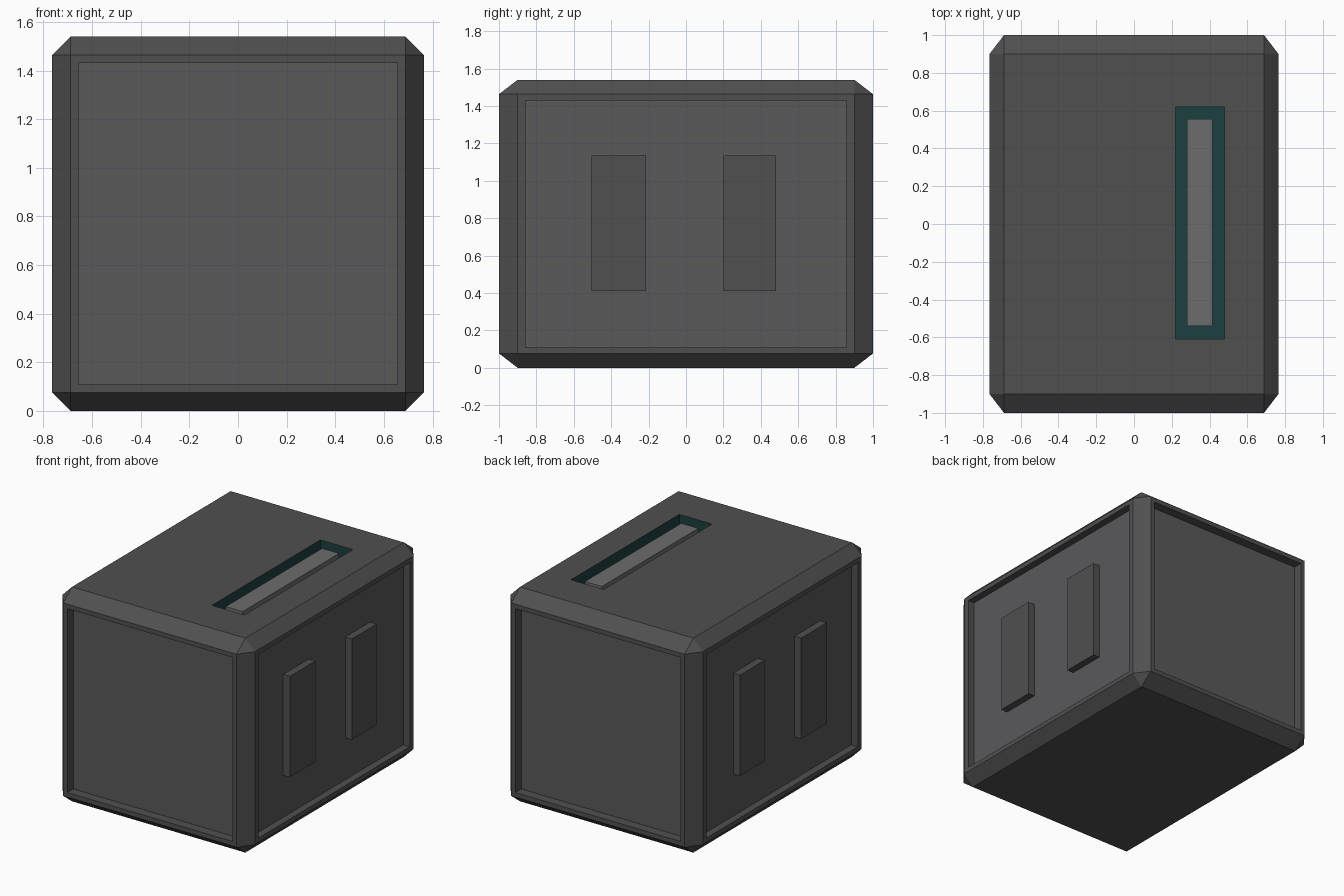
import bpy, bmesh
from mathutils import Matrix, Vector

if "Cube" in bpy.data.objects:
    bpy.data.objects.remove(bpy.data.objects["Cube"])

HALF = Vector((0.765, 1.0, 0.77))       # half size of the body
CHAMFER, MARGIN, RECESS = 0.1, 0.06, 0.068
SLOT_X, SLOT_Y, SLOT_DEPTH = (0.22, 0.48), (-0.61, 0.62), 0.10


def add_object(name, bm, *materials):
    mesh = bpy.data.meshes.new(name)
    bmesh.ops.recalc_face_normals(bm, faces=bm.faces)
    bm.to_mesh(mesh)
    bm.free()
    for m in materials:
        mesh.materials.append(m)
    obj = bpy.data.objects.new(name, mesh)
    bpy.context.collection.objects.link(obj)
    return obj


def material(name, color):
    mat = bpy.data.materials.new(name)
    mat.diffuse_color = (*color, 1)
    mat.use_nodes = True
    mat.node_tree.nodes["Principled BSDF"].inputs["Base Color"].default_value = mat.diffuse_color
    return mat


def block(name, lo, hi, mat):
    lo, hi = Vector(lo), Vector(hi)
    bm = bmesh.new()
    bmesh.ops.create_cube(bm, size=1, matrix=Matrix.Translation((lo + hi) / 2)
                          @ Matrix.Diagonal((*(hi - lo), 1)))
    return add_object(name, bm, mat)


def sink(bm, face, depth):
    """Push a face straight inward, returning the floor and the walls."""
    n = face.normal.copy()
    floor = bmesh.ops.extrude_discrete_faces(bm, faces=[face])["faces"][0]
    bmesh.ops.translate(bm, verts=floor.verts, vec=-n * depth)
    return [floor] + [f for e in floor.edges for f in e.link_faces if f != floor]


dark = material("dark_grey", (0.08, 0.08, 0.08))
panel_grey = material("panel_grey", (0.1, 0.1, 0.105))
slot_grey = material("slot_grey", (0.15, 0.15, 0.15))
teal = material("dark_teal", (0.012, 0.05, 0.05))

# Chamfered body, shaped as a unit cube and then stretched
bm = bmesh.new()
bmesh.ops.create_cube(bm, size=2)
bmesh.ops.bevel(bm, geom=bm.edges[:], offset=CHAMFER, segments=1, affect='EDGES')
bm.normal_update()

# Recessed panels on the four sides
sides = [f for f in bm.faces if max(abs(f.normal.x), abs(f.normal.y)) > 0.99]
bmesh.ops.inset_individual(bm, faces=sides, thickness=MARGIN)
for f in sides:
    sink(bm, f, RECESS)[0].material_index = 1
bmesh.ops.transform(bm, verts=bm.verts, matrix=Matrix.Translation((0, 0, HALF.z))
                    @ Matrix.Diagonal((*HALF, 1)))
bm.normal_update()

# Teal-lined slot in the top
top = next(f for f in bm.faces if f.normal.z > 0.99 and f.calc_center_median().z > 1.53)
bmesh.ops.inset_individual(bm, faces=[top], thickness=0.1)
for v in top.verts:
    v.co.x, v.co.y = SLOT_X[v.co.x > 0], SLOT_Y[v.co.y > 0]
for f in sink(bm, top, SLOT_DEPTH):
    f.material_index = 2
add_object("body", bm, dark, panel_grey, teal)

# Bar lying in the slot
block("slot_bar", (0.28, -0.54, 1.54 - SLOT_DEPTH), (0.415, 0.555, 1.52), slot_grey)

# Two upright grips on each long side
for side, s in (("left", -1), ("right", 1)):
    for end, y0, y1 in (("front", -0.505, -0.215), ("back", 0.2, 0.48)):
        xs = sorted((s * 0.70, s * HALF.x))
        block(f"{side}_{end}_grip", (xs[0], y0, 0.41), (xs[1], y1, 1.135), dark)
